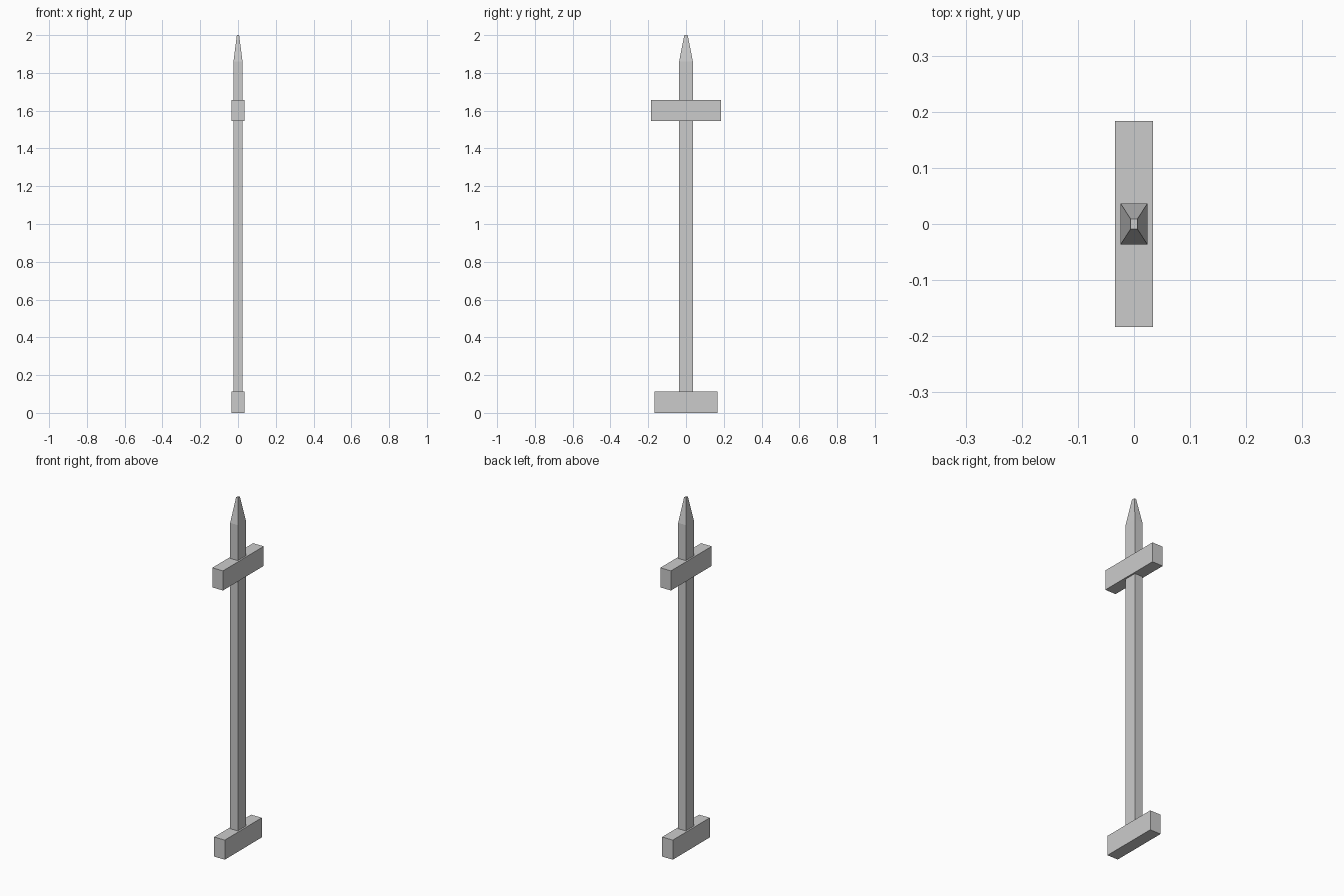
import bpy
import bmesh

# Remove the default object
cube = bpy.data.objects.get("Cube")
if cube:
    bpy.data.objects.remove(cube, do_unlink=True)

# Single flat grey
GREY = (0.6, 0.6, 0.6, 1.0)
grey = bpy.data.materials.new("plain grey")
grey.use_nodes = True
grey.diffuse_color = GREY
grey.node_tree.nodes["Principled BSDF"].inputs["Base Color"].default_value = GREY


def loft(name, sections):
    """Closed solid through rectangular sections (half x, half y, z)."""
    bm = bmesh.new()
    rings = [[bm.verts.new((sx * hx, sy * hy, z))
              for sx, sy in ((-1, -1), (1, -1), (1, 1), (-1, 1))]
             for hx, hy, z in sections]
    bm.faces.new(rings[0])
    bm.faces.new(rings[-1])
    for low, high in zip(rings, rings[1:]):
        for i in range(4):
            j = (i + 1) % 4
            bm.faces.new((low[i], low[j], high[j], high[i]))
    bmesh.ops.recalc_face_normals(bm, faces=bm.faces)
    mesh = bpy.data.meshes.new(name)
    bm.to_mesh(mesh)
    bm.free()
    mesh.materials.append(grey)
    obj = bpy.data.objects.new(name, mesh)
    bpy.context.collection.objects.link(obj)
    return obj


# Foot block
loft("foot_block", [(0.0335, 0.167, 0), (0.0335, 0.167, 0.112)])

# Upright post with tapered, blunt tip
loft("post", [(0.024, 0.0365, 0.05), (0.024, 0.0365, 1.86), (0.006, 0.009, 2)])

# Crossbar near the top
loft("crossbar", [(0.0335, 0.184, 1.545), (0.0335, 0.184, 1.657)])
